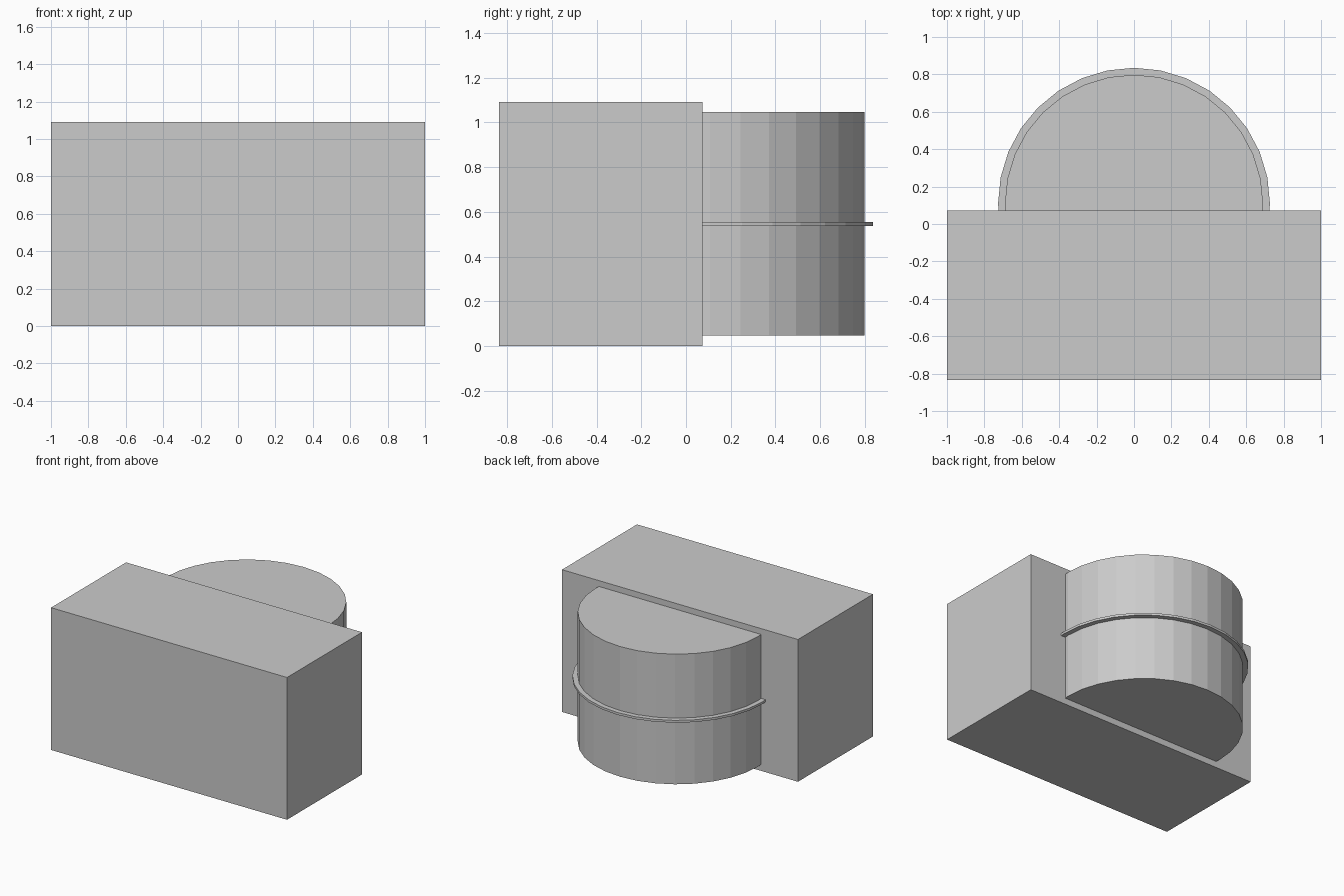
import bpy

if "Cube" in bpy.data.objects:
    bpy.data.objects.remove(bpy.data.objects["Cube"])


def box(name, lo, hi):
    bpy.ops.mesh.primitive_cube_add(size=1, location=[(a + b) / 2 for a, b in zip(lo, hi)])
    ob = bpy.context.object
    ob.name = name
    ob.scale = [b - a for a, b in zip(lo, hi)]
    bpy.ops.object.transform_apply(location=False, rotation=False, scale=True)


def drum(name, radius, z0, z1, y=0.108):
    bpy.ops.mesh.primitive_cylinder_add(vertices=32, radius=radius, depth=z1 - z0,
                                        location=(0, y, (z0 + z1) / 2))
    bpy.context.object.name = name


# Rectangular housing
box("housing", (-1, -0.835, 0), (1, 0.073, 1.09))

# Faceted drum set into the back of the housing
drum("drum", 0.69, 0.048, 1.045)

# Thin raised band around the middle of the drum
drum("drum_band", 0.727, 0.537, 0.555)
